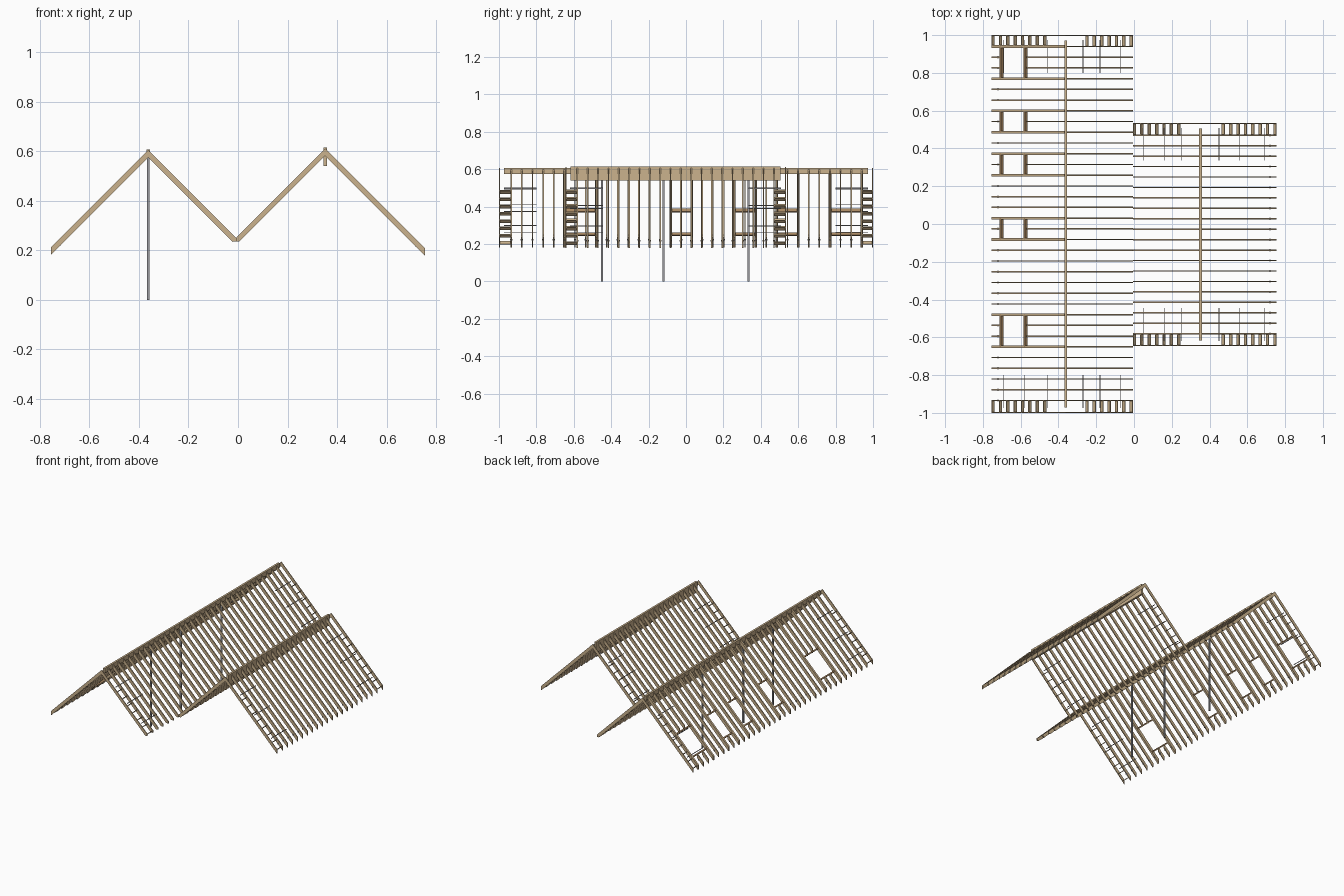
import bpy, bmesh

if "Cube" in bpy.data.objects:
    bpy.data.objects.remove(bpy.data.objects["Cube"])

R = 0.7071


def material(name, col):
    m = bpy.data.materials.new(name)
    m.diffuse_color = (*col, 1)
    m.use_nodes = True
    m.node_tree.nodes["Principled BSDF"].inputs["Base Color"].default_value = m.diffuse_color
    return m


WOOD = material("pine", (0.60, 0.45, 0.27))
DARK = material("dark_timber", (0.42, 0.26, 0.13))
STEEL = material("steel", (0.33, 0.33, 0.35))


def prism(bm, pts, y0, y1):
    # extrude an xz profile along y
    a = [bm.verts.new((x, y0, z)) for x, z in pts]
    b = [bm.verts.new((x, y1, z)) for x, z in pts]
    n = len(pts)
    bm.faces.new(a)
    bm.faces.new(b[::-1])
    for i in range(n):
        j = (i + 1) % n
        bm.faces.new((a[i], b[i], b[j], a[j]))


def box(bm, x, w, y0, y1, z0, z1):
    prism(bm, [(x - w / 2, z0), (x + w / 2, z0), (x + w / 2, z1), (x - w / 2, z1)], y0, y1)


def finish(bm, name, mat):
    bmesh.ops.recalc_face_normals(bm, faces=bm.faces)
    me = bpy.data.meshes.new(name)
    bm.to_mesh(me)
    bm.free()
    me.materials.append(mat)
    bpy.context.collection.objects.link(bpy.data.objects.new(name, me))


def build(tag, xr, zr, eave, valley, ys, y_end, beam, strap_xs, openings=()):
    D = 0.030  # plumb depth of rafters

    def top(x):
        return zr - abs(x - xr)

    def rafter(bm, xa, xb, y, w):
        # sloped board with plumb cuts, level seat where it meets the valley
        pts = [(xa, top(xa)), (xb, top(xb)), (xb, top(xb) - D)]
        if xa == valley:
            s = 1 if xr > valley else -1
            z = 0.235
            pts += [(xa + s * (z - top(xa) + D), z), (xa, z)]
        else:
            pts.append((xa, top(xa) - D))
        prism(bm, pts, y - w / 2, y + w / 2)

    def cross(bm, x, t, y0, y1, d=0.021):
        # board square to the slope, hung from the roof plane at x
        s = 1 if x < xr else -1
        z = top(x)
        u, n = (s * R * t, R * t), (s * R * d, -R * d)
        prism(bm, [(x, z), (x + u[0], z + u[1]),
                   (x + u[0] + n[0], z + u[1] + n[1]), (x + n[0], z + n[1])], y0, y1)

    trim = {k for o in openings for k in o}
    cut = {k for a, b in openings for k in range(a + 1, b)}

    # common rafters, doubled trimmers and ties
    bm, ties = bmesh.new(), bmesh.new()
    dbl = bmesh.new()
    inward = 1 if eave < xr else -1
    for k, y in enumerate(ys):
        rafter(bm, valley, xr, y, 0.007)
        if k in cut:
            rafter(bm, eave, eave + inward * 0.050, y, 0.007)
            rafter(bm, eave + inward * 0.185, xr, y, 0.007)
        elif k in trim:
            rafter(dbl, eave, xr, y, 0.014)
        else:
            rafter(bm, eave, xr, y, 0.007)
        xt = eave + inward * 0.035
        box(ties, xt, 0.006, y - 0.006, y + 0.006, top(xt) - D, top(xt) - D + 0.008)
    finish(bm, tag + "_rafters", WOOD)
    finish(ties, tag + "_rafter_ties", STEEL)
    if openings:
        finish(dbl, tag + "_trimmer_rafters", WOOD)
        # window headers
        bm = bmesh.new()
        for a, b in openings:
            for x in (-0.711, -0.584):
                cross(bm, x, 0.009, ys[b], ys[a])
        finish(bm, tag + "_opening_headers", DARK)
    else:
        dbl.free()

    # gable ladders: fly rafter plus short lookouts on the lower slopes
    bm, st = bmesh.new(), bmesh.new()
    for y_in, y_out in ((ys[0], y_end[1]), (ys[-1], y_end[0])):
        sg = 1 if y_out > y_in else -1
        yf = y_out - sg * 0.0025
        for x in (eave, valley):
            rafter(bm, x, xr, yf, 0.005)
            s = 1 if x < xr else -1
            n = 8 if x == eave else 7
            for i in range(n):
                cross(bm, x + s * 0.039 * i, 0.004, min(y_in, yf), max(y_in, yf))
        # thin outlooker rods through the end rafters
        for x in strap_xs:
            ya, yb = sorted((y_out - sg * 0.026, y_out - sg * 0.20))
            box(st, x, 0.003, ya, yb, top(x) - 0.016, top(x) - 0.012)
    finish(bm, tag + "_gable_ladders", WOOD)
    finish(st, tag + "_outlooker_rods", STEEL)

    # ridge beam
    bm = bmesh.new()
    box(bm, xr, 0.014, *beam)
    finish(bm, tag + "_ridge_beam", WOOD)


# long roof with window openings on the outer slope
build("long_roof", -0.362, 0.605, -0.755, -0.006,
      [0.94 - 0.0568 * k for k in range(34)], (-1, 1),
      (-0.972, 0.972, 0.575, 0.607),
      (-0.69, -0.58, -0.46, -0.27, -0.18, -0.07),
      ((0, 3), (6, 8), (10, 12), (16, 18), (25, 28)))

# short roof
build("short_roof", 0.352, 0.612, 0.755, -0.006,
      [0.47 - 0.0553 * k for k in range(20)], (-0.645, 0.535),
      (-0.618, 0.505, 0.54, 0.615),
      (0.05, 0.16, 0.25, 0.45, 0.56, 0.69))

# ridge posts
for i, y in enumerate((-0.45, -0.12, 0.335)):
    bm = bmesh.new()
    box(bm, -0.362, 0.010, y - 0.005, y + 0.005, 0, 0.58)
    finish(bm, f"ridge_post_{i + 1}", STEEL)
